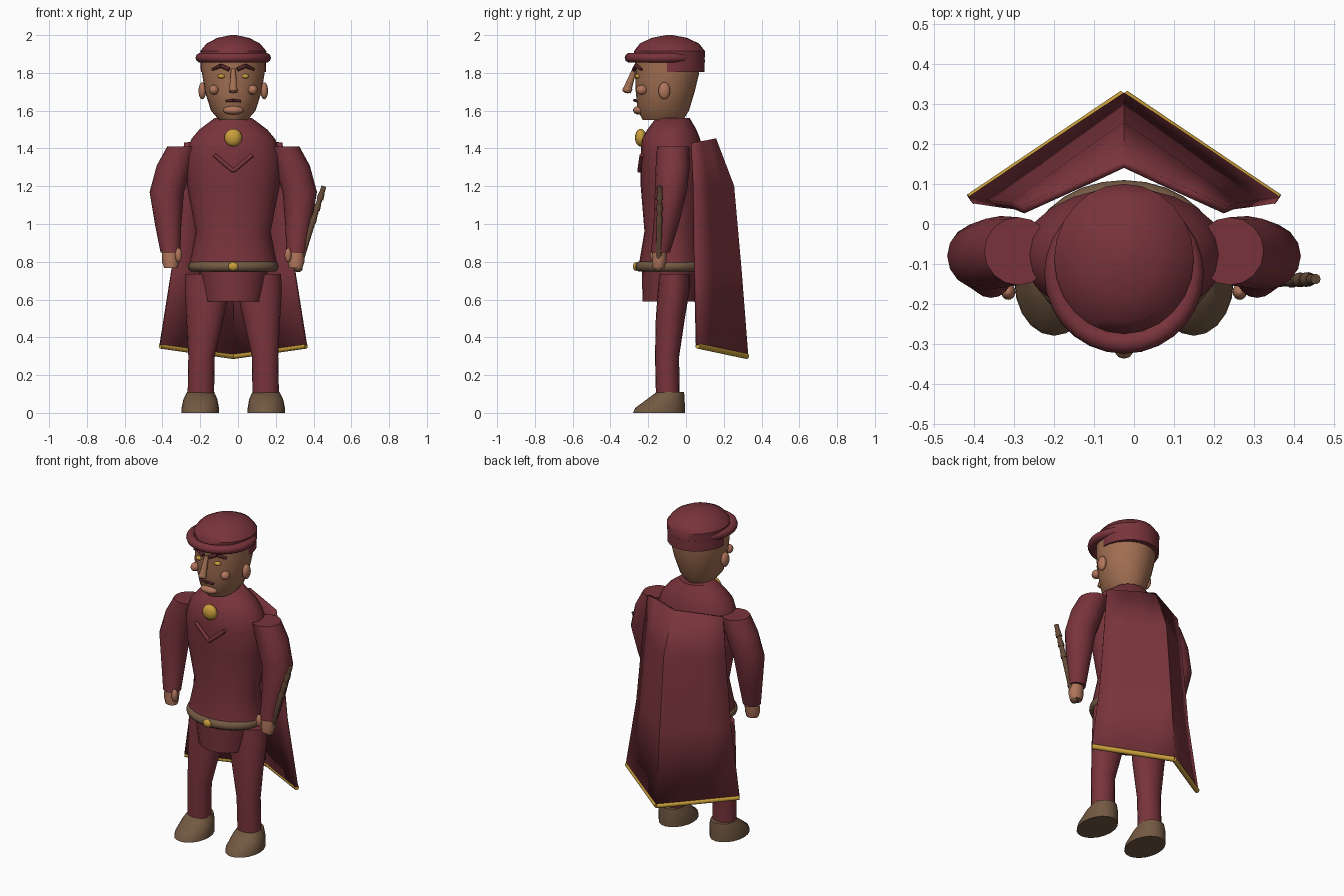
import bpy, bmesh, math
from mathutils import Vector

if "Cube" in bpy.data.objects:
    bpy.data.objects.remove(bpy.data.objects["Cube"])

CX = -0.025  # symmetry plane of the figure


def material(name, rgb):
    m = bpy.data.materials.new(name)
    m.diffuse_color = (*rgb, 1)
    m.use_nodes = True
    m.node_tree.nodes["Principled BSDF"].inputs["Base Color"].default_value = m.diffuse_color
    return m


MAROON = material("maroon cloth", (0.19, 0.034, 0.044))
DARK = material("dark maroon", (0.09, 0.018, 0.022))
SKIN = material("skin", (0.36, 0.16, 0.085))
ROSY = material("rosy skin", (0.44, 0.18, 0.105))
LEATHER = material("brown leather", (0.17, 0.10, 0.055))
WOOD = material("dark wood", (0.13, 0.07, 0.04))
GOLD = material("gold", (0.58, 0.34, 0.045))


def finish(name, bm, mat, angle=40):
    bmesh.ops.recalc_face_normals(bm, faces=bm.faces)
    me = bpy.data.meshes.new(name)
    bm.to_mesh(me)
    bm.free()
    me.materials.append(mat)
    for p in me.polygons:
        p.use_smooth = True
    me.set_sharp_from_angle(angle=math.radians(angle))
    ob = bpy.data.objects.new(name, me)
    bpy.context.collection.objects.link(ob)
    return ob


def loft(name, rings, mat, n=20, min_y=-9):
    """Skin horizontal ellipses given as (x, y, z, rx, ry)."""
    bm = bmesh.new()
    loops = []
    for x, y, z, rx, ry in rings:
        loops.append([bm.verts.new((x + rx * math.cos(2 * math.pi * i / n),
                                    max(min_y, y + ry * math.sin(2 * math.pi * i / n)), z))
                      for i in range(n)])
    for a, b in zip(loops, loops[1:]):
        for i in range(n):
            j = (i + 1) % n
            bm.faces.new((a[i], a[j], b[j], b[i]))
    bm.faces.new(loops[0])
    bm.faces.new(loops[-1])
    return finish(name, bm, mat)


def ball(name, loc, radii, mat):
    bm = bmesh.new()
    bmesh.ops.create_uvsphere(bm, u_segments=16, v_segments=10, radius=1)
    for v in bm.verts:
        v.co = Vector([c * r for c, r in zip(v.co, radii)]) + Vector(loc)
    return finish(name, bm, mat, 60)


def rod(name, p, q, r1, r2, mat, n=10):
    p, q = Vector(p), Vector(q)
    bm = bmesh.new()
    bmesh.ops.create_cone(bm, cap_ends=True, segments=n, radius1=r1, radius2=r2,
                          depth=(q - p).length)
    rot = (q - p).to_track_quat('Z', 'Y')
    for v in bm.verts:
        v.co = rot @ v.co + (p + q) / 2
    return finish(name, bm, mat)


def ring(name, loc, rx, ry, rt, rz, mat, n=28, k=10):
    """Elliptical torus with an elliptical section."""
    bm = bmesh.new()
    g = []
    for i in range(n):
        a = 2 * math.pi * i / n
        g.append([])
        for j in range(k):
            b = 2 * math.pi * j / k
            g[-1].append(bm.verts.new((loc[0] + (rx + rt * math.cos(b)) * math.cos(a),
                                       loc[1] + (ry + rt * math.cos(b)) * math.sin(a),
                                       loc[2] + rz * math.sin(b))))
    for i in range(n):
        for j in range(k):
            s, t = (i + 1) % n, (j + 1) % k
            bm.faces.new((g[i][j], g[s][j], g[s][t], g[i][t]))
    return finish(name, bm, mat, 60)


# Tunic, skirt and belt
loft("tunic", [(CX, -.08, .77, .235, .172), (CX, -.07, .96, .198, .15),
               (CX, -.075, 1.2, .245, .165), (CX, -.075, 1.36, .255, .165),
               (CX, -.08, 1.45, .222, .155), (CX, -.075, 1.5, .18, .13),
               (CX, -.07, 1.56, .1, .09)], MAROON, 24)
loft("tunic_skirt", [(CX, -.085, .59, .155, .145), (CX, -.085, .79, .19, .15)], MAROON)
ring("belt", (CX, -.08, .775), .215, .165, .025, .027, LEATHER)
ball("belt_buckle", (CX, -.265, .775), (.027, .016, .023), GOLD)
ball("chest_medallion", (CX, -.24, 1.457), (.047, .03, .047), GOLD)

# Head and face
loft("head", [(CX, -.122, 1.55, .075, .106), (CX, -.12, 1.6, .118, .136),
              (CX, -.11, 1.7, .15, .156), (CX, -.1, 1.8, .166, .17),
              (CX, -.1, 1.89, .166, .17)], SKIN, 24)
rod("nose", (CX, -.315, 1.7), (CX, -.272, 1.82), .024, .012, SKIN)
ball("nose_tip", (CX, -.31, 1.712), (.024, .026, .02), SKIN)
ball("lower_lip", (CX, -.25, 1.602), (.055, .03, .023), ROSY)
for s in (-1, 1):
    rod("mouth", (CX, -.272, 1.655), (CX + s * .04, -.262, 1.65), .008, .006, DARK)

# Cap: crown, rear band and rolled brim
loft("cap_crown", [(CX, -.0875, 1.86, .172, .186), (CX, -.0875, 1.915, .175, .188),
                   (CX, -.0875, 1.955, .142, .157), (CX, -.0875, 1.985, .085, .095),
                   (CX, -.0875, 2.0, .015, .018)], MAROON, 24)
loft("cap_rear_band", [(CX, -.0875, 1.805, .172, .186), (CX, -.0875, 1.87, .173, .187)],
     MAROON, 24, min_y=-.1)
ring("cap_brim", (CX, -.125, 1.88), .173, .173, .027, .026, MAROON)

# Paired parts
for s in (-1, 1):
    def X(o):
        return CX + s * o
    ball("ear", (X(.164), -.115, 1.705), (.02, .031, .045), ROSY)
    ball("cheek", (X(.103), -.235, 1.71), (.026, .03, .026), ROSY)
    ball("eye", (X(.063), -.255, 1.782), (.021, .016, .012), GOLD)
    rod("eyebrow_inner", (X(.022), -.276, 1.818), (X(.065), -.264, 1.838), .011, .011, DARK)
    rod("eyebrow_outer", (X(.065), -.264, 1.838), (X(.11), -.235, 1.818), .011, .007, DARK)
    rod("chest_chevron", (X(.1), -.235, 1.365), (X(0), -.247, 1.28), .011, .011, MAROON)
    loft("leg", [(X(.172), -.097, .08, .07, .062), (X(.168), -.1, .3, .07, .064),
                 (X(.15), -.083, .5, .098, .077), (X(.137), -.064, .66, .12, .084),
                 (X(.132), -.062, .735, .12, .082)], MAROON)
    loft("boot", [(X(.175), -.143, 0, .1, .137), (X(.175), -.138, .025, .099, .132),
                  (X(.174), -.107, .072, .09, .1), (X(.173), -.083, .11, .072, .073)], LEATHER)
    loft("arm", [(X(.333), -.135, .85, .052, .05), (X(.345), -.105, 1.0, .07, .067),
                 (X(.352), -.08, 1.17, .091, .085), (X(.31), -.07, 1.31, .095, .09),
                 (X(.265), -.068, 1.41, .085, .085)], MAROON, 16)
    loft("hand", [(X(.33), -.145, .768, .036, .032), (X(.332), -.142, .8, .045, .038),
                  (X(.332), -.138, .86, .044, .038)], ROSY, 12)
    ball("thumb", (X(.29), -.17, .835), (.018, .02, .038), ROSY)

# Wand held beside the arm
wand_a, wand_b = Vector((.318, -.145, .765)), Vector((.455, -.138, 1.2))
rod("wand", wand_a, wand_b, .017, .013, WOOD)
ball("wand_pommel", wand_a, (.024, .022, .02), WOOD)
for t in (.6, .75, .88):
    p = wand_a.lerp(wand_b, t)
    rod("wand_knot", p - (wand_b - wand_a) * .04, p + (wand_b - wand_a) * .04, .019, .015, WOOD)

# Cape: ridged sheet, rows of (z centre, z edge, y centre, y edge, half width)
rows = [(1.45, 1.43, .15, .035, .255), (1.2, 1.2, .245, .045, .28),
        (.75, .77, .285, .05, .32), (.3, .36, .32, .06, .385)]
bm = bmesh.new()
grid = []
for zc, ze, yc, ye, w in rows:
    grid.append([])
    for i in range(-3, 4):
        t = abs(i) / 3
        grid[-1].append(bm.verts.new((CX + w * i / 3, yc + (ye - yc) * t, zc + (ze - zc) * t)))
for a, b in zip(grid, grid[1:]):
    for i in range(6):
        bm.faces.new((a[i], a[i + 1], b[i + 1], b[i]))
cape = finish("cape", bm, MAROON, 30)
mod = cape.modifiers.new("thickness", 'SOLIDIFY')
mod.thickness = .02
mod.offset = 0
for s in (-1, 1):
    rod("cape_gold_hem", (CX, .322, .3), (CX + s * .385, .062, .355), .015, .015, GOLD)
